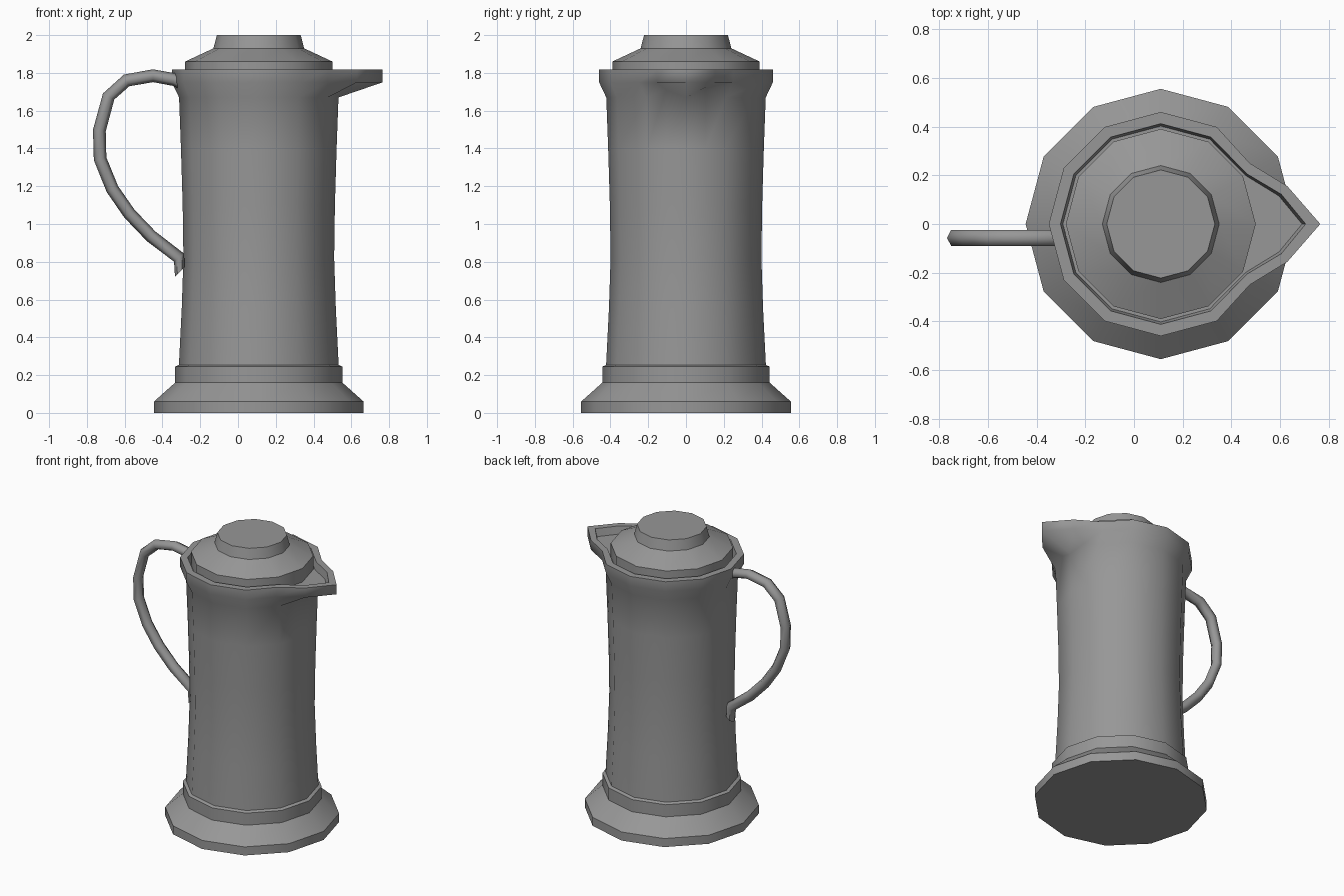
import bpy, bmesh, math
from mathutils import Vector

if "Cube" in bpy.data.objects:
    bpy.data.objects.remove(bpy.data.objects["Cube"])

CX = 0.11  # axis of the jug
GREY = bpy.data.materials.new("dark_grey")
GREY.diffuse_color = (0.31, 0.31, 0.31, 1)
GREY.use_nodes = True
GREY.node_tree.nodes["Principled BSDF"].inputs["Base Color"].default_value = GREY.diffuse_color


def make_object(name, rings, cap_start=True, cap_end=True, angle=35):
    """Skin a list of closed point rings into one object."""
    bm = bmesh.new()
    loops = [[bm.verts.new(p) for p in ring] for ring in rings]
    for a, b in zip(loops, loops[1:]):
        n = len(a)
        for i in range(n):
            j = (i + 1) % n
            bm.faces.new((a[i], a[j], b[j], b[i]))
    if cap_start:
        bm.faces.new(loops[0][::-1])
    if cap_end:
        bm.faces.new(loops[-1])
    bmesh.ops.recalc_face_normals(bm, faces=bm.faces[:])
    mesh = bpy.data.meshes.new(name)
    bm.to_mesh(mesh)
    bm.free()
    mesh.materials.append(GREY)
    obj = bpy.data.objects.new(name, mesh)
    bpy.context.collection.objects.link(obj)
    bpy.ops.object.select_all(action='DESELECT')
    obj.select_set(True)
    bpy.context.view_layer.objects.active = obj
    bpy.ops.object.shade_smooth_by_angle(angle=math.radians(angle))
    return obj


def circle(r, z, n=12):
    return [(CX + r * math.cos(2 * math.pi * i / n),
             r * math.sin(2 * math.pi * i / n), z) for i in range(n)]


def body_ring(r, z, spout=None, lift=0):
    """12-sided ring with two extra columns beside the spout.
    spout = tip x, then (x, y) of the 15 and 30 degree columns;
    lift raises the 15 degree columns."""
    pts = []
    for a in [0, 15] + list(range(30, 331, 30)) + [345]:
        t = math.radians(a)
        extra = a in (15, 345)
        rr = r * math.cos(math.radians(15)) if extra else r
        x, y = CX + rr * math.cos(t), rr * math.sin(t)
        if spout:
            tip, p15, p30 = spout
            side = 1 if a < 180 else -1
            if a == 0:
                x = tip
            elif extra:
                x, y = p15[0], side * p15[1]
            elif a in (30, 330):
                x, y = p30[0], side * p30[1]
        pts.append((x, y, z + lift * extra))
    return pts


# stepped foot
make_object("base", [circle(r, z) for r, z in
            [(0.555, 0), (0.555, 0.06), (0.443, 0.16), (0.443, 0.245), (0.42, 0.255)]])

# waisted body, flared rim with spout, and the recessed floor inside it
outer = (0.765, (0.63, 0.155), (0.475, 0.25))
inner = (0.705, (0.605, 0.122), (0.465, 0.205))
floor = (0.69, (0.595, 0.115), (0.46, 0.198))
profile = [(0.423, 0.25), (0.408, 0.55), (0.399, 0.82), (0.403, 1.1),
           (0.412, 1.4)]
rings = [body_ring(r, z) for r, z in profile]
rings += [body_ring(0.422, 1.67, lift=0.04), body_ring(0.46, 1.75, outer),
          body_ring(0.46, 1.817, outer), body_ring(0.412, 1.817, inner),
          body_ring(0.402, 1.765, floor)]
body = make_object("body", rings)
# keep the whole outer wall soft, leaving only the rim edges sharp
rim_start = 7 * len(rings[0])
bottom = len(rings[0])
for e in body.data.edges:
    if min(e.vertices) < rim_start and max(e.vertices) >= bottom:
        e.use_edge_sharp = False

# stepped lid with knob
make_object("lid", [circle(r, z) for r, z in
            [(0.39, 1.76), (0.39, 1.86), (0.24, 1.93), (0.222, 2.0)]])

# handle: hexagonal tube swept along a bent path, slanted at the lower end
path = [Vector((x, -0.057, z)) for x, z in
        [(-0.29, 1.745), (-0.34, 1.765), (-0.45, 1.785), (-0.59, 1.76),
         (-0.685, 1.675), (-0.734, 1.495), (-0.73, 1.345), (-0.665, 1.185),
         (-0.575, 1.055), (-0.46, 0.935), (-0.312, 0.822), (-0.308, 0.745)]]
R = 0.034
tube = []
for i, p in enumerate(path):
    d = (path[min(i + 1, len(path) - 1)] - path[max(i - 1, 0)]).normalized()
    n = Vector((d.z, 0, -d.x))
    if i == len(path) - 1:
        n = Vector((-0.75, 0, -0.75)) * (1 if n.x < 0 else -1)
    tube.append([p + n * R * math.cos(k * math.pi / 3)
                 + Vector((0, 1.13 * R * math.sin(k * math.pi / 3), 0)) for k in range(6)])
make_object("handle", tube, angle=65)
